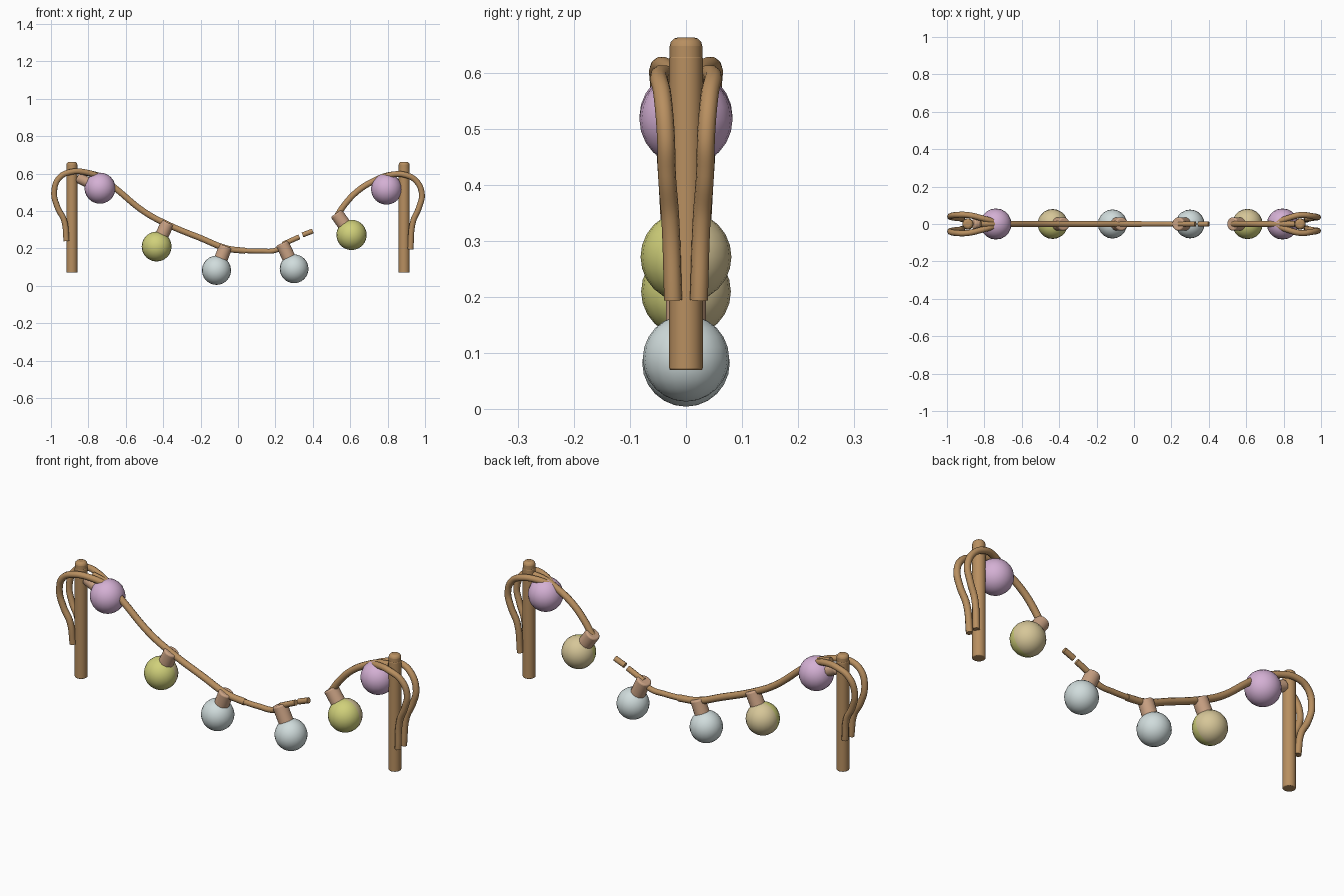
import bpy, math
from mathutils import Vector

if "Cube" in bpy.data.objects:
    bpy.data.objects.remove(bpy.data.objects["Cube"])


def lin(c):
    c /= 255
    return c / 12.92 if c <= 0.04045 else ((c + 0.055) / 1.055) ** 2.4


def mat(name, r, g, b):
    m = bpy.data.materials.new(name)
    m.diffuse_color = (lin(r), lin(g), lin(b), 1)
    m.use_nodes = True
    m.node_tree.nodes["Principled BSDF"].inputs["Base Color"].default_value = m.diffuse_color
    return m


WOOD = mat("brown_cord", 184, 143, 96)
SOCKET = mat("light_tan", 202, 162, 132)
PINK = mat("soft_pink", 212, 176, 212)
YELLOW = mat("dull_yellow", 208, 208, 122)
SAND = mat("sand", 214, 198, 152)
WHITE = mat("pale_grey", 208, 220, 220)


def finish(o, name, *mats, angle=50):
    o.name = name
    for m in mats:
        o.data.materials.append(m)
    bpy.ops.object.select_all(action='DESELECT')
    o.select_set(True)
    bpy.context.view_layer.objects.active = o
    bpy.ops.object.shade_smooth_by_angle(angle=math.radians(angle))
    return o


def tube(name, pts, r):
    # round cord through the points, with a slightly tapered tip
    cu = bpy.data.curves.new(name, 'CURVE')
    cu.dimensions = '3D'
    cu.bevel_depth = r
    cu.bevel_resolution = 3
    cu.resolution_u = 8
    cu.use_fill_caps = True
    s = cu.splines.new('BEZIER')
    s.bezier_points.add(len(pts) - 1)
    for bp, p in zip(s.bezier_points, pts):
        bp.co = p
        bp.handle_left_type = bp.handle_right_type = 'AUTO'
    o = bpy.data.objects.new(name, cu)
    bpy.context.collection.objects.link(o)
    bpy.ops.object.select_all(action='DESELECT')
    o.select_set(True)
    bpy.context.view_layer.objects.active = o
    bpy.ops.object.convert(target='MESH')
    return finish(bpy.context.object, name, WOOD)


def cylinder(name, a, b, r, m, bevel):
    a, b = Vector(a), Vector(b)
    d = b - a
    bpy.ops.mesh.primitive_cylinder_add(vertices=20, radius=r, depth=d.length,
                                        location=(a + b) / 2)
    o = bpy.context.object
    o.rotation_euler = d.to_track_quat('Z', 'Y').to_euler()
    mod = o.modifiers.new("rounded_rim", 'BEVEL')
    mod.width = bevel
    mod.segments = 3
    mod.limit_method = 'ANGLE'
    return finish(o, name, m)


# Posts
for side, x in (("left", -0.888), ("right", 0.888)):
    cylinder(side + "_post", (x, 0, 0.07), (x, 0, 0.63), 0.03, WOOD, 0.004)
    cylinder(side + "_post_tip", (x, 0, 0.58), (x, 0, 0.663), 0.029, WOOD, 0.015)

# Main cord, with its broken pieces
cords = {
    "left_cord": [(-0.82, 0.607), (-0.74, 0.585), (-0.66, 0.525), (-0.5, 0.395),
                  (-0.38, 0.33), (-0.2, 0.255), (-0.06, 0.2), (0.04, 0.187)],
    "middle_cord": [(0.03, 0.188), (0.12, 0.186), (0.2, 0.19), (0.25, 0.22)],
    "broken_piece_a": [(0.24, 0.222), (0.29, 0.245), (0.328, 0.262)],
    "broken_piece_b": [(0.345, 0.272), (0.40, 0.293)],
    "right_cord": [(0.53, 0.375), (0.575, 0.44), (0.64, 0.507), (0.72, 0.558),
                   (0.80, 0.59), (0.86, 0.598)],
}
for name, pts in cords.items():
    r = 0.014 if "middle" in name or "broken" in name else 0.017
    tube(name, [(x, 0, z) for x, z in pts], r)

# Split cord ends that wrap each post and hang down
tails = {
    "left": [(-0.73, 0.006, 0.58), (-0.81, 0.03, 0.606), (-0.888, 0.048, 0.61),
             (-0.955, 0.048, 0.578), (-0.983, 0.04, 0.50), (-0.965, 0.034, 0.42),
             (-0.93, 0.03, 0.35), (-0.917, 0.025, 0.24)],
    "right": [(0.76, 0.006, 0.575), (0.82, 0.03, 0.594), (0.89, 0.048, 0.594),
              (0.953, 0.042, 0.56), (0.983, 0.036, 0.49), (0.968, 0.034, 0.42),
              (0.935, 0.028, 0.34), (0.922, 0.023, 0.195)],
}
for side, pts in tails.items():
    for label, s in (("front", -1), ("back", 1)):
        tube(f"{side}_{label}_tail", [(x, s * y, z) for x, y, z in pts], 0.016)

# Hanging globes and their sockets: x, z, radius, colour, socket top
globes = [
    (-0.738, 0.522, 0.083, PINK, (-0.86, 0.58)),
    (-0.435, 0.21, 0.080, YELLOW, (-0.375, 0.338)),
    (-0.115, 0.083, 0.078, WHITE, (-0.065, 0.212)),
    (0.300, 0.091, 0.077, WHITE, (0.235, 0.228)),
    (0.607, 0.272, 0.081, YELLOW, (0.525, 0.388)),
    (0.794, 0.517, 0.083, PINK, (0.84, 0.58)),
]
for i, (x, z, r, m, top) in enumerate(globes, 1):
    sr = 0.028 if m is PINK else 0.036
    cylinder(f"socket_{i}", (top[0], 0, top[1]), (x, 0, z), sr, SOCKET, 0.008)
    bpy.ops.mesh.primitive_uv_sphere_add(segments=20, ring_count=12, radius=r,
                                         location=(x, 0, z))
    o = finish(bpy.context.object, f"globe_{i}", m, angle=60)
    if m is YELLOW:
        # back half is sand coloured
        o.data.materials.append(SAND)
        for f in o.data.polygons:
            f.material_index = 1 if f.center.y > 0 else 0
